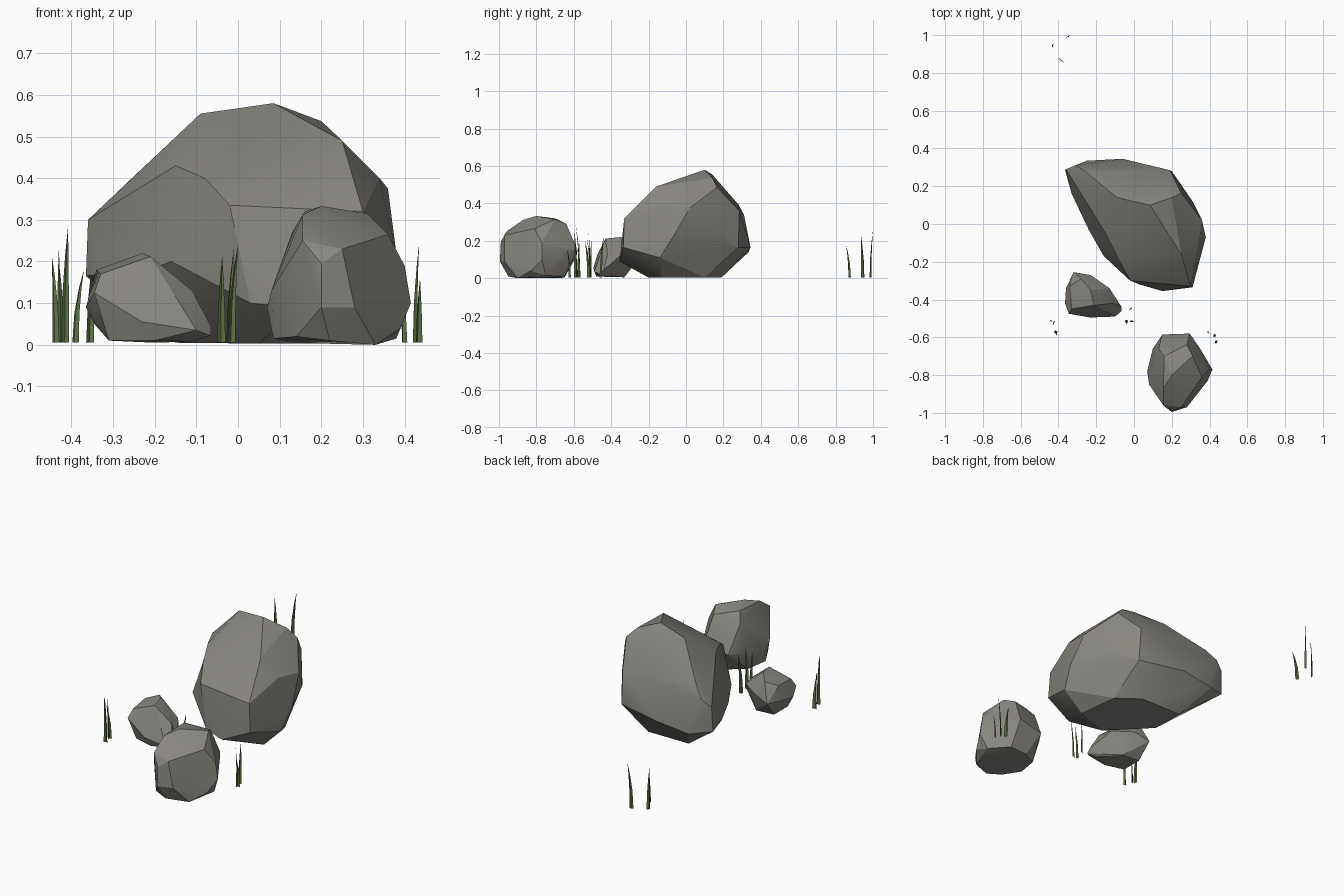
import bpy, bmesh, math
from mathutils import Vector


def material(name, rgb):
    m = bpy.data.materials.new(name)
    m.diffuse_color = (*rgb, 1)
    return m


STONE = material("stone", (0.25, 0.24, 0.215))
GRASS = material("grass_green", (0.11, 0.17, 0.06))


def finish(name, bm, mat, angle):
    me = bpy.data.meshes.new(name)
    bm.to_mesh(me)
    bm.free()
    me.materials.append(mat)
    ob = bpy.data.objects.new(name, me)
    bpy.context.collection.objects.link(ob)
    bpy.ops.object.select_all(action='DESELECT')
    ob.select_set(True)
    bpy.context.view_layer.objects.active = ob
    bpy.ops.object.shade_smooth_by_angle(angle=math.radians(angle))


def rock(name, points):
    """Chiselled stone: convex hull of its corner points."""
    bm = bmesh.new()
    for p in points:
        bm.verts.new(p)
    res = bmesh.ops.convex_hull(bm, input=bm.verts[:])
    loose = {v for v in res["geom_interior"] + res["geom_unused"]
             if isinstance(v, bmesh.types.BMVert)}
    bmesh.ops.delete(bm, geom=list(loose), context='VERTS')
    bmesh.ops.dissolve_limit(bm, angle_limit=math.radians(4),
                             verts=bm.verts[:], edges=bm.edges[:])
    bmesh.ops.recalc_face_normals(bm, faces=bm.faces[:])
    finish(name, bm, STONE, 24)


# Large boulder: crown, shoulders, belly, foot
rock("large_rock", [
    (0.085, 0.10, 0.58), (-0.09, 0.14, 0.555), (0.20, 0.14, 0.537),
    (0.25, 0.165, 0.485), (0.17, -0.06, 0.51), (0.25, -0.16, 0.49),
    (0.30, -0.33, 0.32), (-0.02, -0.30, 0.335), (-0.15, -0.05, 0.43),
    (-0.08, -0.19, 0.40), (-0.26, 0.28, 0.395), (-0.31, 0.31, 0.34),
    (-0.36, 0.29, 0.30), (0.19, 0.285, 0.36),
    (0.36, 0.02, 0.375), (0.34, -0.13, 0.40), (0.38, -0.07, 0.22),
    (0.31, 0.12, 0.25), (0.20, 0.28, 0.165), (-0.06, 0.345, 0.165),
    (-0.25, 0.335, 0.14), (-0.365, 0.285, 0.165), (-0.33, 0.16, 0.17),
    (-0.24, -0.03, 0.17), (-0.16, -0.17, 0.20), (0.15, -0.355, 0.09),
    (0.31, -0.335, 0.165), (0.36, -0.14, 0.11), (0.03, -0.32, 0.10),
    (-0.15, 0.0, 0.005), (0.05, -0.20, 0.003), (0.25, -0.13, 0.003),
    (0.22, 0.10, 0.005), (0.10, 0.19, 0.005), (-0.15, 0.19, 0.005)])

# Medium rounded stone
rock("medium_rock", [
    (0.15, -0.585, 0.12), (0.295, -0.58, 0.15), (0.28, -0.64, 0.29),
    (0.31, -0.70, 0.315), (0.20, -0.80, 0.333), (0.16, -0.70, 0.32),
    (0.155, -0.87, 0.312), (0.13, -0.66, 0.27), (0.36, -0.81, 0.265),
    (0.155, -0.96, 0.25), (0.20, -0.99, 0.195), (0.20, -0.995, 0.09),
    (0.25, -0.97, 0.23), (0.28, -0.97, 0.09), (0.415, -0.77, 0.10),
    (0.40, -0.77, 0.19), (0.39, -0.83, 0.04), (0.35, -0.66, 0.15),
    (0.38, -0.75, 0.015), (0.08, -0.85, 0.13), (0.07, -0.78, 0.09),
    (0.10, -0.66, 0.12), (0.085, -0.82, 0.015), (0.11, -0.70, 0.01),
    (0.20, -0.65, 0.003), (0.30, -0.65, 0.01), (0.33, -0.90, 0.0),
    (0.22, -0.95, 0.01), (0.14, -0.92, 0.02), (0.33, -0.75, 0.0)])

# Small flat stone
rock("small_rock", [
    (-0.23, -0.35, 0.22), (-0.21, -0.43, 0.212), (-0.34, -0.33, 0.18),
    (-0.28, -0.29, 0.20), (-0.32, -0.255, 0.10), (-0.23, -0.27, 0.13),
    (-0.13, -0.34, 0.13), (-0.11, -0.42, 0.13), (-0.065, -0.44, 0.045),
    (-0.10, -0.49, 0.035), (-0.065, -0.46, 0.022), (-0.23, -0.495, 0.055),
    (-0.345, -0.475, 0.125), (-0.33, -0.45, 0.17), (-0.365, -0.42, 0.09),
    (-0.36, -0.34, 0.10), (-0.31, -0.45, 0.01), (-0.20, -0.48, 0.01),
    (-0.31, -0.33, 0.01), (-0.20, -0.33, 0.005), (-0.11, -0.44, 0.008),
    (-0.345, -0.40, 0.05)])


def tuft(name, blades):
    """Thin creased blades: base x, y; tip x, y, z; heading of the width."""
    bm = bmesh.new()
    for bx, by, tx, ty, tz, deg in blades:
        a = math.radians(deg)
        side = Vector((math.cos(a), math.sin(a), 0))
        crease = Vector((-side.y, side.x, 0)) * 0.006
        rows = []
        for t, w in ((0, 0.010), (0.4, 0.008), (0.75, 0.004)):
            c = Vector((bx + (tx - bx) * t * t, by + (ty - by) * t * t,
                        0.005 + (tz - 0.005) * t))
            k = w / 0.010
            rows.append([bm.verts.new(c - side * w),
                         bm.verts.new(c + crease * k),
                         bm.verts.new(c + side * w)])
        tip = bm.verts.new((tx, ty, tz))
        for lo, hi in zip(rows, rows[1:]):
            for i in (0, 1):
                bm.faces.new((lo[i], lo[i + 1], hi[i + 1], hi[i]))
        for i in (0, 1):
            bm.faces.new((rows[-1][i], rows[-1][i + 1], tip))
    finish(name, bm, GRASS, 20)


# Grass tufts
tuft("back_grass", [(-0.43, 0.945, -0.43, 0.935, 0.235, 60),
                    (-0.39, 0.875, -0.37, 0.855, 0.18, 140),
                    (-0.355, 0.985, -0.34, 1.0, 0.26, 20)])
tuft("left_grass", [(-0.437, -0.51, -0.447, -0.505, 0.215, 145),
                    (-0.422, -0.52, -0.43, -0.54, 0.20, 60),
                    (-0.415, -0.57, -0.408, -0.59, 0.285, 10)])
tuft("middle_grass", [(-0.04, -0.513, -0.038, -0.53, 0.215, 10),
                      (-0.015, -0.515, 0.0, -0.52, 0.24, 25),
                      (-0.02, -0.455, -0.01, -0.44, 0.23, 40)])
tuft("right_grass", [(0.40, -0.575, 0.385, -0.57, 0.19, 130),
                     (0.425, -0.59, 0.435, -0.595, 0.245, 60),
                     (0.435, -0.622, 0.437, -0.635, 0.16, 40)])
